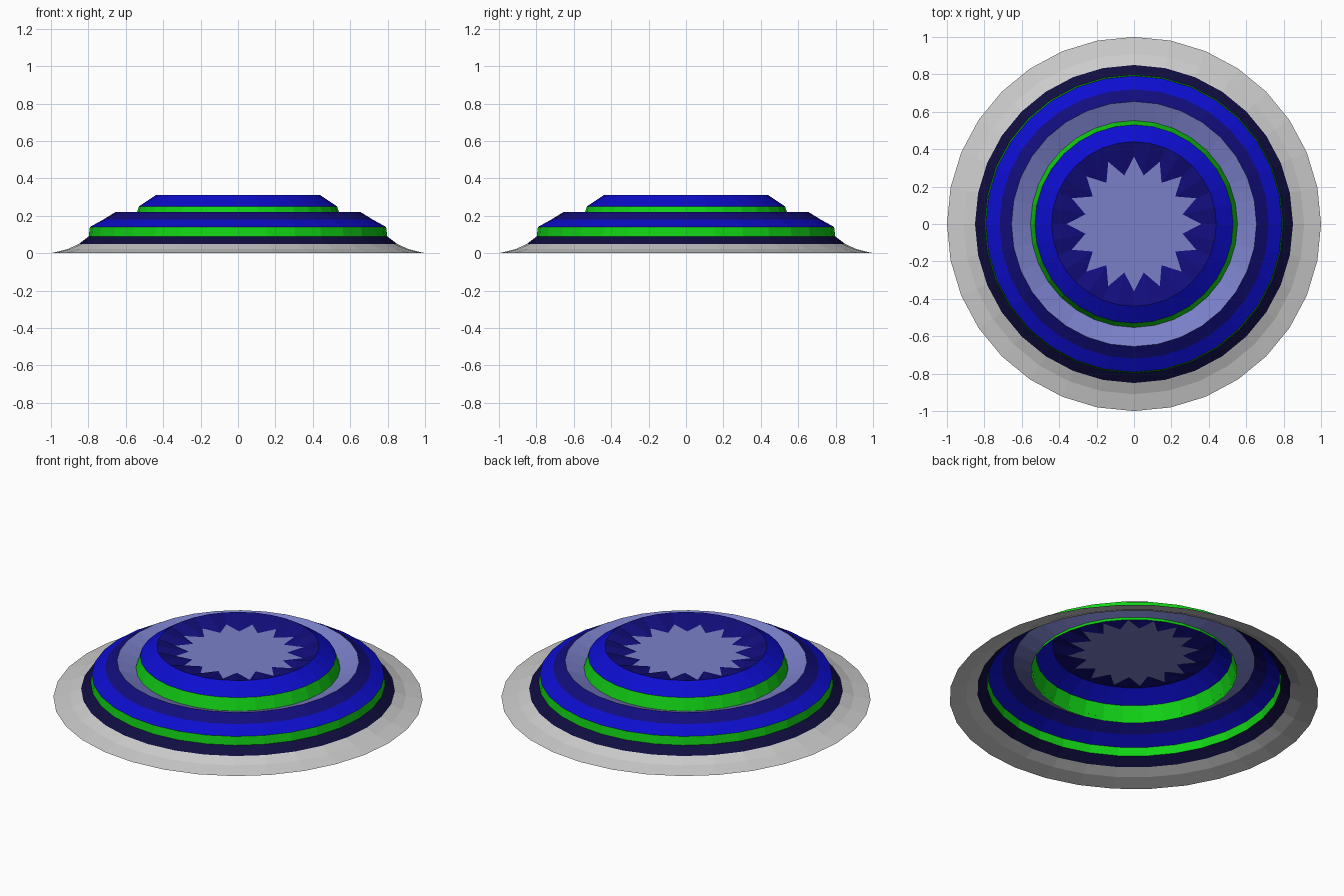
import bpy
from math import sin, cos, pi

if "Cube" in bpy.data.objects:
    bpy.data.objects.remove(bpy.data.objects["Cube"])

N = 32


def material(name, rgb):
    m = bpy.data.materials.new(name)
    m.diffuse_color = (*rgb, 1)
    m.use_nodes = True
    m.node_tree.nodes["Principled BSDF"].inputs["Base Color"].default_value = m.diffuse_color
    return m


navy = material("navy", (0.005, 0.004, 0.05))
green = material("green", (0.006, 0.66, 0.008))
blue = material("blue", (0.004, 0.004, 0.62))
deep_blue = material("deep_blue", (0.006, 0.004, 0.2))
lilac = material("lilac", (0.195, 0.216, 0.584))


def ring(radii, z):
    """Circle of N points; alternating radii make a star."""
    return [(radii[i % len(radii)] * sin(2 * pi * i / N),
             radii[i % len(radii)] * cos(2 * pi * i / N), z) for i in range(N)]


def make(name, verts, faces, mat):
    me = bpy.data.meshes.new(name)
    me.from_pydata(verts, [], faces)
    if mat:
        me.materials.append(mat)
    ob = bpy.data.objects.new(name, me)
    bpy.context.collection.objects.link(ob)
    return ob


def band(name, rings, mat=None):
    """Open lathed band, rings listed from outside inwards."""
    verts = [v for radii, z in rings for v in ring(radii, z)]
    faces = []
    for k in range(len(rings) - 1):
        for i in range(N):
            j = (i + 1) % N
            faces.append((k * N + j, k * N + i, (k + 1) * N + i, (k + 1) * N + j))
    return make(name, verts, faces, mat)


STAR = (0.36, 0.265)

# Flared base and lower tier
band("base_flange", [((1.0,), 0), ((0.91,), 0.022), ((0.85,), 0.05)])
band("base_collar", [((0.85,), 0.05), ((0.798,), 0.09)], navy)
band("lower_green_band", [((0.798,), 0.09), ((0.792,), 0.14)], green)
band("lower_blue_slope", [((0.792,), 0.14), ((0.72,), 0.18)], blue)
band("lower_dark_slope", [((0.72,), 0.18), ((0.655,), 0.22)], deep_blue)
band("sunken_ring", [((0.655,), 0.22), ((0.553,), 0.18)], lilac)

# Upper tier
band("upper_green_band", [((0.56,), 0.16), ((0.53,), 0.25)], green)
band("upper_blue_slope", [((0.53,), 0.25), ((0.44,), 0.31)], blue)

# Dished top with sixteen-pointed star
band("dished_top", [((0.44,), 0.31), (STAR, 0.275)], deep_blue)
make("star_plate", ring(STAR, 0.275) + [(0, 0, 0.275)],
     [((i + 1) % N, i, N) for i in range(N)], lilac)
